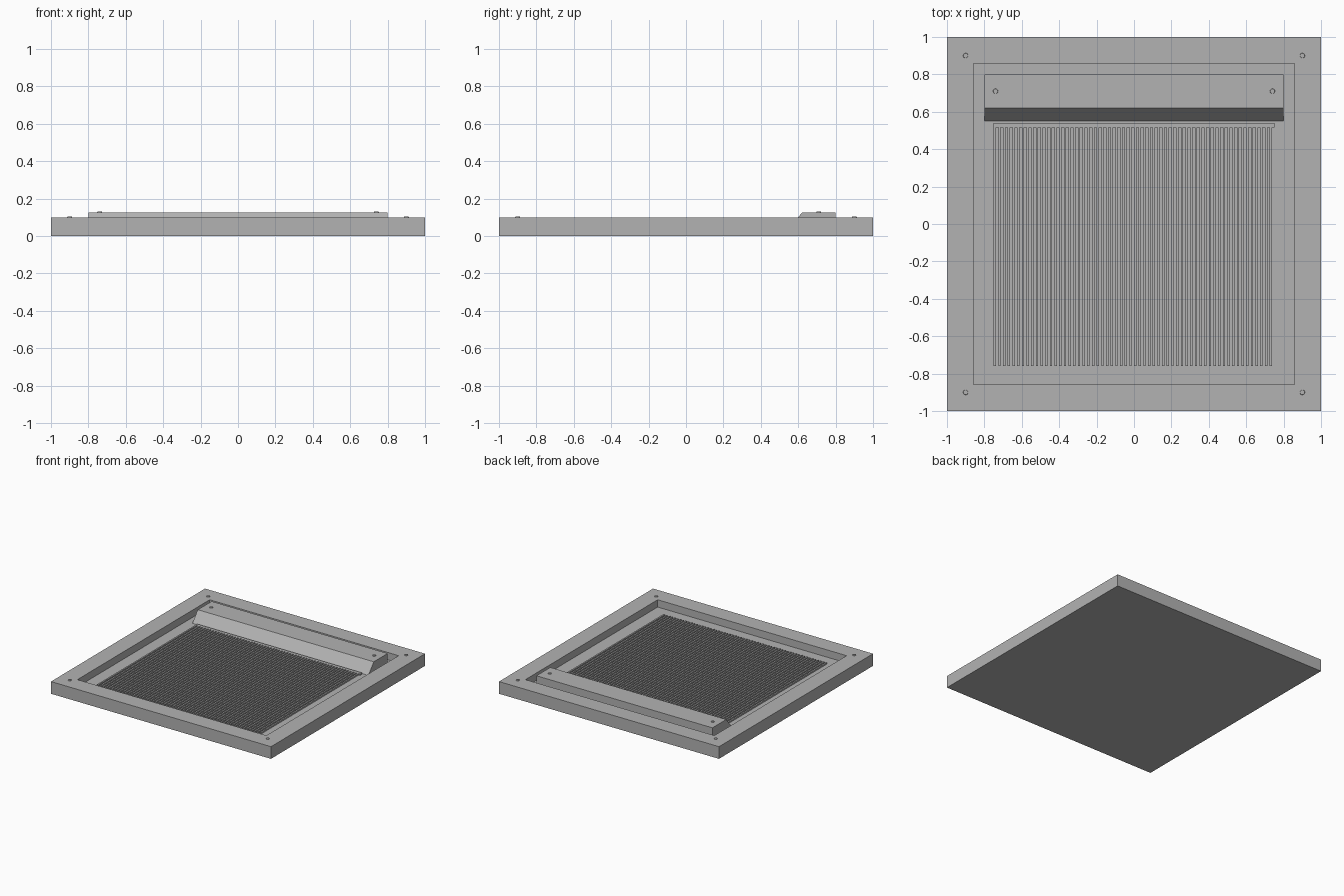
import bpy, bmesh
from math import pi

cube = bpy.data.objects.get("Cube")
if cube:
    bpy.data.objects.remove(cube)

metal = bpy.data.materials.new("plain_grey")
metal.use_nodes = True
metal.diffuse_color = (0.45, 0.45, 0.45, 1)
metal.node_tree.nodes["Principled BSDF"].inputs["Base Color"].default_value = (0.45, 0.45, 0.45, 1)

SIZE, TOP, FLOOR, POCKET = 1.0, 0.10, 0.04, 0.80


def finish(name, bm):
    bmesh.ops.recalc_face_normals(bm, faces=bm.faces)
    mesh = bpy.data.meshes.new(name)
    bm.to_mesh(mesh)
    bm.free()
    mesh.materials.append(metal)
    obj = bpy.data.objects.new(name, mesh)
    bpy.context.collection.objects.link(obj)
    return obj


def extrude_x(bm, profile, x0, x1):
    """Sweep a closed (y, z) profile from x0 to x1."""
    face = bm.faces.new([bm.verts.new((x0, y, z)) for y, z in profile])
    geom = bmesh.ops.extrude_face_region(bm, geom=[face])["geom"]
    moved = [v for v in geom if isinstance(v, bmesh.types.BMVert)]
    bmesh.ops.translate(bm, verts=moved, vec=(x1 - x0, 0, 0))


def box_profile(y0, y1, z0, z1):
    return [(y0, z0), (y1, z0), (y1, z1), (y0, z1)]


# Square tray: inset the top face and push it down into a pocket
bm = bmesh.new()
extrude_x(bm, box_profile(-SIZE, SIZE, 0, TOP), -SIZE, SIZE)
bmesh.ops.recalc_face_normals(bm, faces=bm.faces)
top = max(bm.faces, key=lambda f: f.calc_center_median().z)
bmesh.ops.inset_region(bm, faces=[top], thickness=SIZE - POCKET)
geom = bmesh.ops.extrude_face_region(bm, geom=[top])["geom"]
bmesh.ops.translate(bm, verts=[v for v in geom if isinstance(v, bmesh.types.BMVert)],
                    vec=(0, 0, FLOOR - TOP))
if top.is_valid:
    bmesh.ops.delete(bm, geom=[top], context="FACES_ONLY")
finish("tray", bm)

# Clamp bar with a sloped front reaching the pocket floor
bm = bmesh.new()
extrude_x(bm, [(0.55, FLOOR), (0.80, FLOOR), (0.80, 0.125), (0.62, 0.125)], -POCKET, POCKET)
finish("clamp_bar", bm)

# Low strip behind the ribs
bm = bmesh.new()
extrude_x(bm, box_profile(0.515, 0.54, FLOOR, 0.052), -0.75, 0.75)
finish("end_strip", bm)

# Row of parallel ribs
COUNT = 60
pitch = 1.5 / COUNT
bm = bmesh.new()
for i in range(COUNT):
    x = -0.75 + i * pitch
    extrude_x(bm, box_profile(-0.76, 0.515, FLOOR, 0.052), x, x + pitch / 2)
finish("ribs", bm)


# Screw heads on the tray corners and the bar ends
def screw(name, x, y, z):
    bm = bmesh.new()
    bmesh.ops.create_cone(bm, cap_ends=True, segments=16, radius1=0.014, radius2=0.012, depth=0.006)
    bmesh.ops.translate(bm, verts=bm.verts, vec=(x, y, z + 0.002))
    finish(name, bm)


for side, sx in (("left", 1), ("right", -1)):
    screw(f"front_{side}_screw", sx * 0.9, -0.9, TOP)
    screw(f"back_{side}_screw", sx * 0.9, 0.9, TOP)
    screw(f"bar_{side}_screw", sx * 0.74, 0.71, 0.125)
